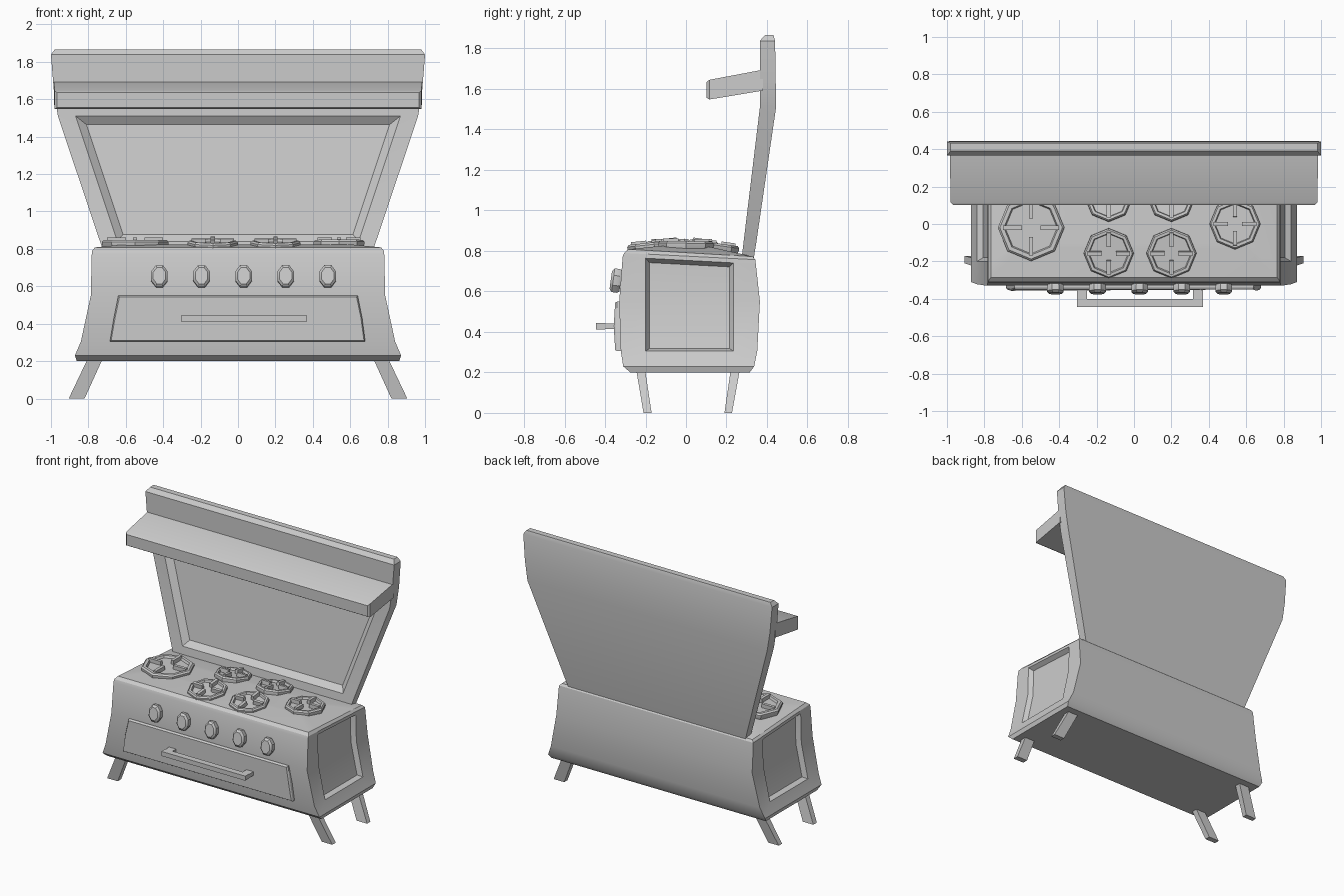
import bpy, bmesh, math
from mathutils import Matrix, Vector

if "Cube" in bpy.data.objects:
    bpy.data.objects.remove(bpy.data.objects["Cube"])


def finish(name, bm, angle=30):
    bmesh.ops.recalc_face_normals(bm, faces=bm.faces[:])
    me = bpy.data.meshes.new(name)
    bm.to_mesh(me)
    bm.free()
    ob = bpy.data.objects.new(name, me)
    bpy.context.collection.objects.link(ob)
    bpy.ops.object.select_all(action='DESELECT')
    ob.select_set(True)
    bpy.context.view_layer.objects.active = ob
    bpy.ops.object.shade_smooth_by_angle(angle=math.radians(angle))
    return ob


def loft(bm, rings):
    """Skin equal-sized point rings and cap both ends; faces[level][side] is returned."""
    vs = [[bm.verts.new(p) for p in r] for r in rings]
    n = len(vs[0])
    faces = [[bm.faces.new((a[i], a[(i + 1) % n], b[(i + 1) % n], b[i])) for i in range(n)]
             for a, b in zip(vs, vs[1:])]
    bm.faces.new(vs[0][::-1])
    bm.faces.new(vs[-1])
    return faces


def recess(bm, faces, width, depth):
    bmesh.ops.recalc_face_normals(bm, faces=bm.faces[:])
    bmesh.ops.inset_region(bm, faces=faces, thickness=width, depth=-depth, use_even_offset=True)


def box(bm, x0, x1, y0, y1, z0, z1):
    loft(bm, [[(x0, y0, z), (x1, y0, z), (x1, y1, z), (x0, y1, z)] for z in (z0, z1)])


def lathe(bm, profile, turn=0.0, n=8):
    loft(bm, [[(r * math.cos(turn + math.tau * i / n), r * math.sin(turn + math.tau * i / n), z)
               for i in range(n)] for r, z in profile])


# Flared body with a recessed panel on each end
# zf, zb = height at front/back; yf, yb = front/back; w = half width
levels = [(.20, .20, -.275, .315, .862), (.23, .23, -.31, .337, .872),
          (.305, .305, -.322, .352, .84), (.55, .55, -.33, .365, .787),
          (.77, .735, -.313, .345, .782), (.79, .757, -.306, .342, .78),
          (.808, .772, -.285, .33, .765), (.824, .82, -.13, .12, .60)]
rings = []
for zf, zb, yf, yb, w in levels:
    pf, pb = max(-.2, yf + .03), min(.235, yb - .03)
    ring = [(-w, yf), (w, yf), (w, pf), (w, pb), (w, yb), (-w, yb), (-w, pb), (-w, pf)]
    rings.append([(x, y, zf + (zb - zf) * (y - yf) / (yb - yf)) for x, y in ring])
bm = bmesh.new()
f = loft(bm, rings)
recess(bm, [f[2][2], f[3][2], f[2][6], f[3][6]], .02, .03)
finish("stove_body", bm)

# Splayed legs
for sx, side in ((-1, "left"), (1, "right")):
    for end, t0, t1, b0, b1 in (("front", -.247, -.203, -.21, -.17), ("back", .222, .267, .19, .227)):
        bm = bmesh.new()
        loft(bm, [[(sx * .905, b0, 0), (sx * .82, b0, 0), (sx * .82, b1, 0), (sx * .905, b1, 0)],
                  [(sx * .80, t0, .22), (sx * .72, t0, .22), (sx * .72, t1, .22), (sx * .80, t1, .22)]])
        finish(f"{end}_leg_{side}", bm)

# Leaning backboard with a recessed panel: z, half width, panel half width, yf, yb
rings = []
for z, w, p, yf, yb in [(.765, .713, .63, .275, .335), (.84, .738, .645, .284, .347),
                        (1.51, .963, .868, .365, .445), (1.65, .985, .89, .365, .443),
                        (1.838, 1.0, .9, .365, .44), (1.866, .98, .88, .39, .432)]:
    rings.append([(-w, yf, z), (-p, yf, z), (p, yf, z), (w, yf, z), (w, yb, z), (-w, yb, z)])
bm = bmesh.new()
f = loft(bm, rings)
recess(bm, [f[1][1]], .042, .035)
finish("backboard", bm)

# Sloping shelf hood
bm = bmesh.new()
loft(bm, [[(-w, y, z0), (w, y, z0), (w, y, z1), (-w, y, z1)]
          for y, w, z0, z1 in ((.38, .985, 1.592, 1.695), (.115, .98, 1.548, 1.645), (.102, .968, 1.556, 1.635))])
finish("hood_shelf", bm)

# Bowed drawer front
bm = bmesh.new()
outline = [(-.685, .305, 0), (.68, .305, 0), (.664, .43, -.007), (.64, .55, 0), (-.64, .55, 0), (-.664, .43, -.007)]
c = Vector((0, .43))
loft(bm, [[(x * s, y + d, .43 + (z - .43) * t) for x, z, d in outline]
          for y, s, t in ((-.31, 1, 1), (-.34, 1, 1), (-.35, .99, .95))])
finish("drawer_front", bm)

# Drawer handle
bm = bmesh.new()
box(bm, -.305, .37, -.445, -.4, .412, .445)
for x in (-.305, .315):
    box(bm, x, x + .055, -.41, -.345, .415, .442)
finish("drawer_handle", bm)

# Control knobs
for k in range(5):
    bm = bmesh.new()
    lathe(bm, [(.042, 0), (.048, .012), (.048, .038), (.036, .05)], math.pi / 8)
    bmesh.ops.transform(bm, verts=bm.verts[:], matrix=Matrix.Translation((-.42 + .225 * k, -.322, .65))
                        @ Matrix.Rotation(math.radians(82), 4, 'X') @ Matrix.Diagonal((1, 1.33, 1, 1)))
    finish(f"knob_{k + 1}", bm)

# Octagonal burners with four grate bars: x, y, z, radius, tilt in degrees
for k, (x, y, z, r, tilt) in enumerate([(-.55, -.02, .818, .178, 0), (.54, 0, .818, .136, -1),
                                        (-.135, -.155, .813, .134, 6), (.2, -.155, .813, .134, 6),
                                        (-.135, .135, .81, .126, -8), (.2, .135, .81, .126, -8)]):
    bm = bmesh.new()
    lathe(bm, [(r * .95, -.015), (r, .008), (r, .02), (r * .94, .03), (r * .82, .03), (r * .78, .014)])
    for i in range(4):
        old = set(bm.verts)
        box(bm, r * .28, r * .84, -.011, .011, .012, .042)
        bmesh.ops.rotate(bm, verts=[v for v in bm.verts if v not in old],
                         matrix=Matrix.Rotation(i * math.pi / 2, 3, 'Z'))
    bmesh.ops.transform(bm, verts=bm.verts[:], matrix=Matrix.Translation((x, y, z))
                        @ Matrix.Rotation(math.radians(tilt), 4, 'X'))
    finish(f"burner_{k + 1}", bm)
